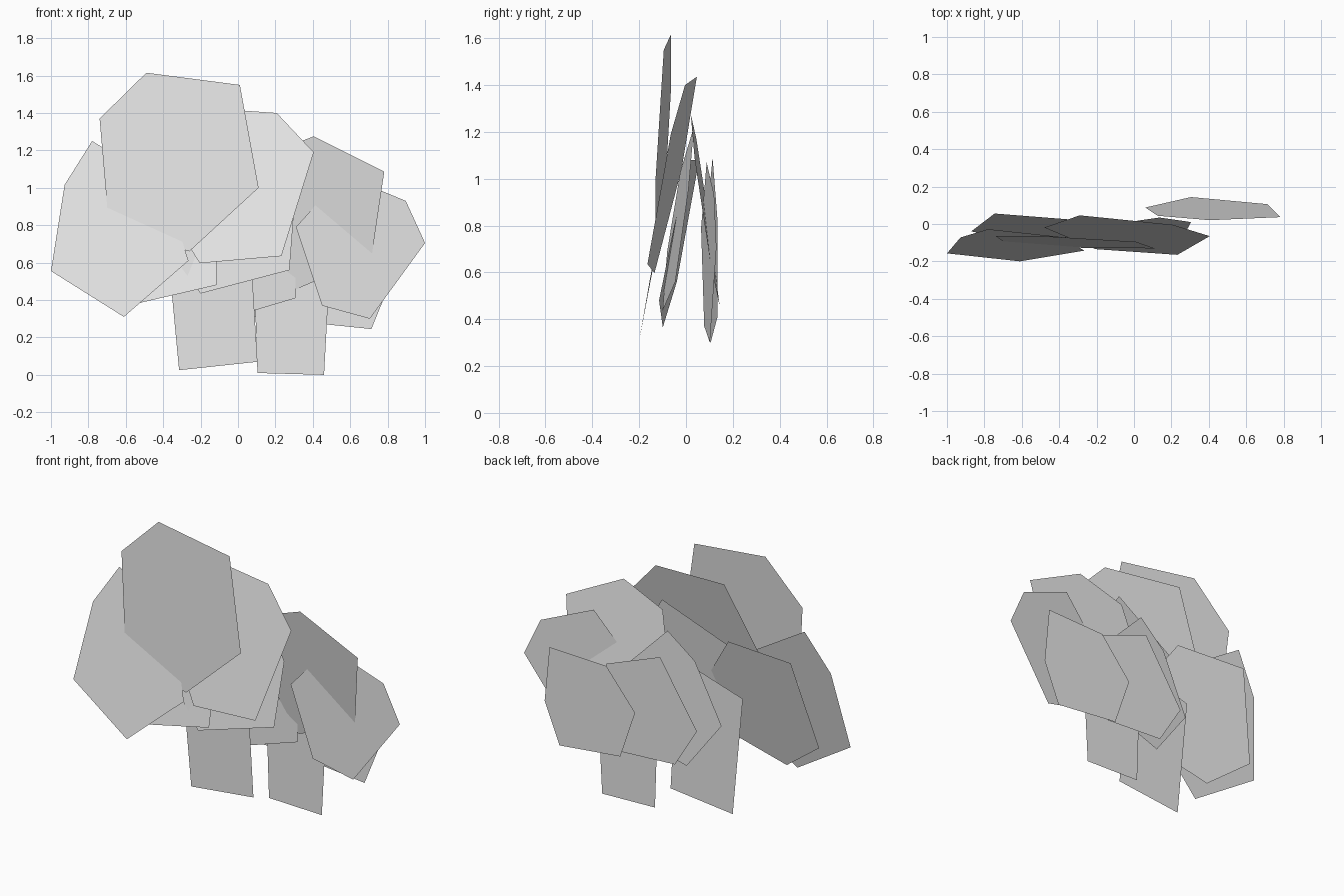
import bpy
import bmesh
from mathutils import Vector

# Remove the default cube only
default_cube = bpy.data.objects.get("Cube")
if default_cube:
    bpy.data.objects.remove(default_cube, do_unlink=True)

# One plain light grey for every card
grey = bpy.data.materials.new("light_grey")
grey.use_nodes = True
grey_value = (0.8, 0.8, 0.8, 1)
grey.diffuse_color = grey_value
for node in grey.node_tree.nodes:
    if node.type == "BSDF_PRINCIPLED":
        node.inputs["Base Color"].default_value = grey_value


def flat_card(name, outline, depth, sideways_slope=0.0, upward_slope=0.0):
    """Add one flat card: its front outline laid on a slightly tilted plane."""
    card_mesh = bpy.data.meshes.new(name)
    builder = bmesh.new()
    corners = []
    for across, height in outline:
        forward = depth + sideways_slope * across + upward_slope * height
        corners.append(builder.verts.new(Vector((across, forward, height))))
    face = builder.faces.new(corners)
    builder.normal_update()
    # Turn every card so that it faces the front
    if face.normal.y > 0:
        face.normal_flip()
    builder.to_mesh(card_mesh)
    builder.free()
    card_mesh.materials.append(grey)
    card = bpy.data.objects.new(name, card_mesh)
    bpy.context.scene.collection.objects.link(card)
    return card


# Two upright stem cards
flat_card("right_stem_card",
          [(-.315, .025), (.104, .07), (.055, .88), (-.383, .745)],
          depth=0.0)
flat_card("left_stem_card",
          [(.104, .01), (.46, 0), (.5, .74), (.08, .72)],
          depth=.15)

# Front foliage cards
flat_card("top_front_leaf_card",
          [(-.74, 1.37), (-.49, 1.615), (.01, 1.55),
           (.11, 1), (-.26, .66), (-.69, .79)],
          depth=-.178, sideways_slope=-.053, upward_slope=.054)
flat_card("right_front_leaf_card",
          [(-1, .555), (-.927, 1.016), (-.78, 1.25),
           (-.39, 1.01), (-.265, .61), (-.61, .31)],
          depth=-.253, sideways_slope=.006, upward_slope=.184)
flat_card("middle_front_leaf_card",
          [(-.48, 1.04), (-.29, 1.435), (.207, 1.4),
           (.405, 1.19), (.232, .635), (-.205, .597)],
          depth=-.276, sideways_slope=-.087, upward_slope=.207)

# Inner foliage cards
flat_card("right_inner_leaf_card",
          [(-.87, .56), (-.745, 1.08), (-.3, 1.08),
           (-.115, .8), (-.115, .48), (-.61, .365)],
          depth=-.221, sideways_slope=-.079, upward_slope=.202)
flat_card("middle_inner_leaf_card",
          [(.137, 1.225), (-.27, 1.03), (-.39, .69),
           (-.2, .435), (.275, .56), (.305, .95)],
          depth=-.144, sideways_slope=.079, upward_slope=.137)
flat_card("left_inner_leaf_card",
          [(.126, 1.17), (.405, 1.275), (.782, 1.087),
           (.714, .63), (.305, .455), (.06, .886)],
          depth=.22, sideways_slope=-.03, upward_slope=-.147)

# Rear foliage cards
flat_card("left_rear_leaf_card",
          [(.56, 1.07), (.897, .93), (1, .705),
           (.705, .3), (.45, .37), (.31, .79)],
          depth=.035, sideways_slope=.095)
flat_card("middle_rear_leaf_card",
          [(-.3, .59), (-.13, .945), (.044, 1.09),
           (.31, .82), (.307, .41), (-.077, .295)],
          depth=.11, sideways_slope=.08)
flat_card("low_rear_leaf_card",
          [(.056, .947), (-.193, .56), (-.045, .32),
           (.33, .3), (.46, .55), (.418, .81)],
          depth=.17)
flat_card("outer_rear_leaf_card",
          [(.78, .826), (.397, .813), (.203, .58),
           (.303, .287), (.713, .245), (.813, .49)],
          depth=.2)
